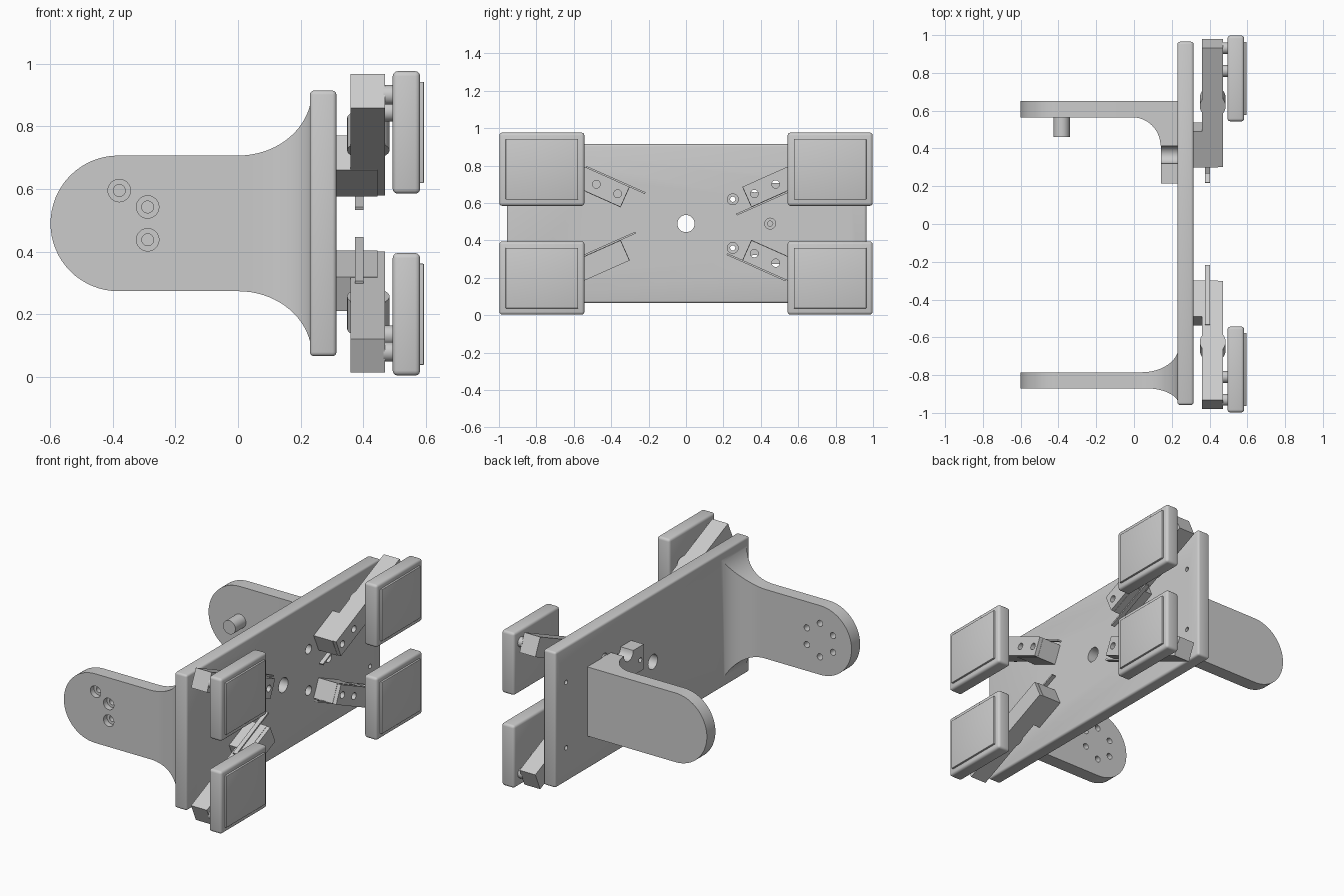
import bpy, bmesh
from math import sin, cos, pi, sqrt, radians
from mathutils import Matrix, Vector

if "Cube" in bpy.data.objects:
    bpy.data.objects.remove(bpy.data.objects["Cube"])

ZC = 0.49  # mid height of the whole assembly


def finish(name, bm, mat=None, bevel=0):
    if mat:
        bm.transform(mat)
    if bevel:
        bmesh.ops.bevel(bm, geom=bm.edges[:], offset=bevel, segments=3, profile=0.5, affect='EDGES')
    bmesh.ops.recalc_face_normals(bm, faces=bm.faces)
    me = bpy.data.meshes.new(name)
    bm.to_mesh(me)
    bm.free()
    ob = bpy.data.objects.new(name, me)
    bpy.context.scene.collection.objects.link(ob)
    return ob


def box(name, lo, hi, mat=None, bevel=0):
    bm = bmesh.new()
    bmesh.ops.create_cube(bm, size=1)
    lo, hi = Vector(lo), Vector(hi)
    for v in bm.verts:
        v.co = Vector([(lo[i] + hi[i]) / 2 + v.co[i] * (hi[i] - lo[i]) for i in range(3)])
    return finish(name, bm, mat, bevel)


def cyl(name, a, b, r, mat=None, seg=32):
    a, b = Vector(a), Vector(b)
    bm = bmesh.new()
    bmesh.ops.create_cone(bm, cap_ends=True, segments=seg, radius1=r, radius2=r, depth=(b - a).length)
    rot = (b - a).to_track_quat('Z', 'Y').to_matrix().to_4x4()
    bm.transform(Matrix.Translation((a + b) / 2) @ rot)
    return finish(name, bm, mat)


def cut(ob, cutters):
    for c in cutters:
        m = ob.modifiers.new("hole", 'BOOLEAN')
        m.operation, m.solver, m.object = 'DIFFERENCE', 'EXACT', c
    dg = bpy.context.evaluated_depsgraph_get()
    me = bpy.data.meshes.new_from_object(ob.evaluated_get(dg))
    ob.modifiers.clear()
    ob.data = me
    for c in cutters:
        bpy.data.objects.remove(c)


def loft(name, stations):
    """Rectangular sections along x: (x, y0, y1, half height)."""
    bm = bmesh.new()
    rings = [[bm.verts.new((x, y, ZC + s)) for y, s in ((y0, -h), (y1, -h), (y1, h), (y0, h))]
             for x, y0, y1, h in stations]
    for p, q in zip(rings, rings[1:]):
        for i in range(4):
            j = (i + 1) % 4
            bm.faces.new((p[i], p[j], q[j], q[i]))
    bm.faces.new(rings[0])
    bm.faces.new(rings[-1])
    return finish(name, bm)


def prism_x(name, pts, x0, x1):
    bm = bmesh.new()
    f = bm.faces.new([bm.verts.new((x0, y, z)) for y, z in pts])
    r = bmesh.ops.extrude_face_region(bm, geom=[f])
    for v in r['geom']:
        if isinstance(v, bmesh.types.BMVert):
            v.co.x = x1
    return finish(name, bm)


def flare(x, start, end, gain):
    t = min(max((x - start) / (end - start), 0), 1)
    return gain * (1 - sqrt(1 - t * t))


R = 0.217
CX = -0.383
round_end = [(CX - R * cos(a), max(R * sin(a), 0.004)) for a in [pi / 2 * i / 16 for i in range(17)]]

# main plate with all its holes
plate = box("main_plate", (0.23, -0.958, 0.065), (0.315, 0.965, 0.915), bevel=0.013)
holes = [cyl("c", (0.1, 0, ZC), (0.4, 0, ZC), 0.046)]
for sy in (-1, 1):
    for sz in (-1, 1):
        for u in (-0.0625, 0.0625):
            y, z = sy * (0.4225 + 0.914 * u), ZC + sz * (0.185 + 0.407 * u)
            holes.append(cyl("c", (0.1, y, z), (0.4, y, z), 0.028))
for z in (0.28, 0.69):
    holes.append(cyl("c", (0.1, 0.86, z), (0.4, 0.86, z), 0.014))
screws = [(0.25, 0.62), (0.45, 0.49), (0.25, 0.36)]
for y, z in screws:
    holes.append(cyl("c", (0.28, y, z), (0.4, y, z), 0.029))
    holes.append(cyl("c", (0.1, y, z), (0.3, y, z), 0.014))
cut(plate, holes)

# front arm: rounded end, flaring into the plate
xs = [0.235 * sin(pi / 2 * i / 18) for i in range(19)]
st = [(x, -0.87, -0.785, h) for x, h in round_end]
st += [(x, -0.87 - flare(x, 0.06, 0.236, 0.085), -0.785 + flare(x, 0.04, 0.236, 0.135),
        R + flare(x, 0, 0.236, 0.205)) for x in xs]
front_arm = loft("front_arm", st)
holes = []
for k in range(6):
    a = pi / 2 + k * pi / 3
    x, z = -0.38 + 0.105 * cos(a), ZC + 0.105 * sin(a)
    holes += [cyl("c", (x, -0.95, z), (x, -0.835, z), 0.036), cyl("c", (x, -0.85, z), (x, -0.7, z), 0.019)]
cut(front_arm, holes)

# back arm with inner fillet, pivot pin and forked flange
xs = [-0.01 + 0.15 * sin(pi / 2 * i / 14) for i in range(15)]
st = [(x, 0.565, 0.65, h) for x, h in round_end]
st += [(x, 0.565 - flare(x, -0.01, 0.14, 0.15), 0.65, R) for x in xs]
st += [(0.235, 0.415, 0.65, R)]
loft("back_arm", st)
cyl("pivot_pin", (CX, 0.57, ZC), (CX, 0.46, ZC), 0.043)
half = [(0.45, R)]
half += [(0.367 + 0.047 * cos(a), R - 0.05 * sin(a)) for a in [pi * i / 10 for i in range(11)]]
half += [(0.215, R), (0.215, 0.06)]
half += [(0.34 + 0.06 * sin(a), 0.06 * cos(a)) for a in [pi / 2 * i / 6 for i in range(7)]]
outline = [(y, ZC + z) for y, z in half] + [(y, ZC - z) for y, z in reversed(half[:-1])]
flange = prism_x("arm_flange", outline, 0.142, 0.232)
cut(flange, [cyl("c", (0.1, y, z), (0.3, y, z), 0.015) for y, z in (screws[0], screws[2])])

# four flexing clamps, each carrying a square pad; local axes are x, u (along), w (across)
for sy in (-1, 1):
    for sz in (-1, 1):
        tag = ("front" if sy < 0 else "back") + ("_upper" if sz > 0 else "_lower")
        M = Matrix(((1, 0, 0, 0),
                    (0, sy * 0.914, -sy * 0.407, sy * 0.4225),
                    (0, sz * 0.407, sz * 0.914, ZC + sz * 0.185),
                    (0, 0, 0, 1)))

        def bolts():
            return [cyl("c", (0.2, u, 0), (0.6, u, 0), 0.021, M) for u in (-0.0625, 0.0625)]

        def eye():
            return cyl("c", (0.415, 0.245, -0.3), (0.415, 0.245, 0.3), 0.046, M)

        mount = box("mount_block_" + tag, (0.313, -0.107, -0.06), (0.446, 0.1, 0.06), M)
        cut(mount, bolts())
        bar = box("clamp_bar_" + tag, (0.36, -0.105, -0.058), (0.47, 0.584, 0.06), M)
        cut(bar, bolts() + [eye()])
        ring = cyl("hinge_ring_" + tag, (0.417, 0.245, -0.056), (0.417, 0.245, 0.057), 0.068, M)
        cut(ring, [eye()])

        # thin leaf strip along one side of the clamp
        w = -sy * sz * 0.063
        box("leaf_strip_" + tag, (0.375, -0.195, w - 0.005), (0.402, 0.15, w + 0.005), M)

        # pad, its raised face and two posts
        zs = sorted((ZC + sz * 0.095, ZC + sz * 0.487))
        ys = sorted((sy * 0.543, sy * 0.998))
        box("pad_" + tag, (0.495, ys[0], zs[0]), (0.583, ys[1], zs[1]), bevel=0.016)
        box("pad_face_" + tag, (0.57, ys[0] + 0.034, zs[0] + 0.034),
            (0.595, ys[1] - 0.034, zs[1] - 0.034), bevel=0.003)
        for u in (0.424, 0.561 - 0.005):
            cyl("pad_post_" + tag, (0.465, u, 0), (0.5, u, 0), 0.031, M)

# smooth curved walls, keep edges crisp
for ob in bpy.context.scene.objects:
    ob.select_set(True)
bpy.context.view_layer.objects.active = plate
bpy.ops.object.shade_smooth_by_angle(angle=radians(30))
